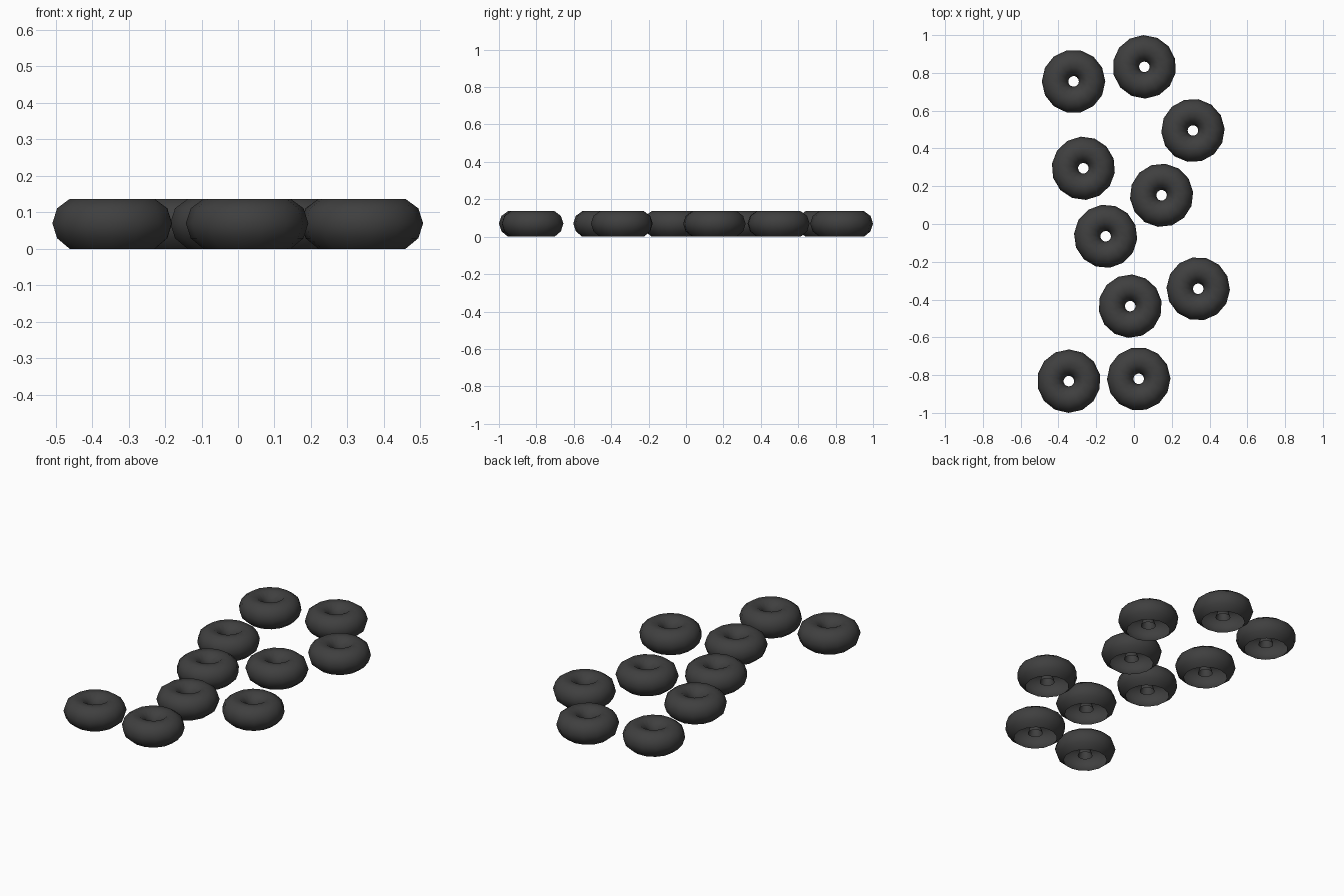
import bpy
import bmesh
import math

if "Cube" in bpy.data.objects:
    bpy.data.objects.remove(bpy.data.objects["Cube"], do_unlink=True)

RING_RADIUS = 0.098
TUBE_RADIUS = 0.07
RING_SIDES = 14
TUBE_SIDES = 10

# One dark material
dark = bpy.data.materials.new("dark_grey")
dark.use_nodes = True
colour = (0.05, 0.05, 0.05, 1)
dark.diffuse_color = colour
dark.node_tree.nodes["Principled BSDF"].inputs["Base Color"].default_value = colour


def ring_shell_mesh():
    """Ring swept from a tube profile, left open underneath."""
    bm = bmesh.new()
    profile = []
    for step in range(-2, 7):
        a = step * math.tau / TUBE_SIDES
        r = RING_RADIUS + TUBE_RADIUS * math.cos(a)
        z = TUBE_RADIUS * (1 + math.sin(a))
        if step == -2:
            z = 0  # lower rim rests on the ground
        profile.append((r, z))
    rings = []
    for i in range(RING_SIDES):
        t = i * math.tau / RING_SIDES
        rings.append([bm.verts.new((r * math.cos(t), r * math.sin(t), z)) for r, z in profile])
    for i, here in enumerate(rings):
        after = rings[(i + 1) % RING_SIDES]
        for j in range(len(profile) - 1):
            face = bm.faces.new((here[j], after[j], after[j + 1], here[j + 1]))
            face.smooth = True
    mesh = bpy.data.meshes.new("ring_shell")
    bm.to_mesh(mesh)
    bm.free()
    mesh.materials.append(dark)
    return mesh


# Scattered rings, each turned a little differently
shell = ring_shell_mesh()
centres = [
    (-0.32, 0.755), (0.055, 0.832), (0.312, 0.495), (-0.268, 0.295), (0.146, 0.152),
    (-0.15, -0.065), (-0.02, -0.435), (0.34, -0.343), (-0.345, -0.832), (0.025, -0.82),
]
for n, (x, y) in enumerate(centres):
    ring = bpy.data.objects.new(f"ring_{n + 1}", shell)
    ring.location = (x, y, 0)
    ring.rotation_euler.z = n * 0.7
    bpy.context.collection.objects.link(ring)
